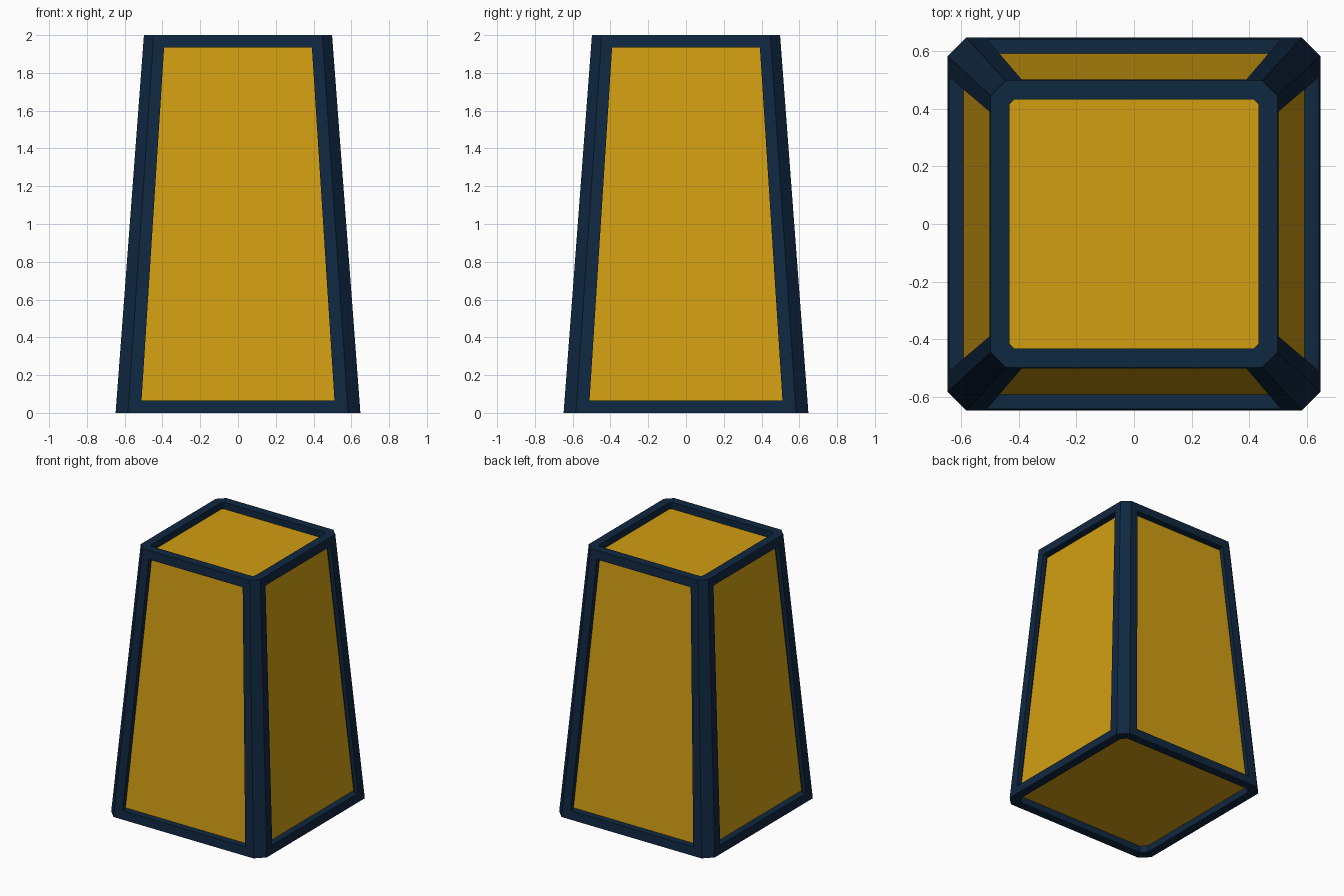
import bpy, bmesh, math
from mathutils import Matrix

if "Cube" in bpy.data.objects:
    bpy.data.objects.remove(bpy.data.objects["Cube"])


def material(name, color):
    m = bpy.data.materials.new(name)
    m.diffuse_color = color
    m.use_nodes = True
    m.node_tree.nodes["Principled BSDF"].inputs["Base Color"].default_value = m.diffuse_color
    return m


gold = material("gold", (0.64, 0.34, 0.006, 1))
navy = material("navy", (0.005, 0.021, 0.053, 1))


def loft(name, low, high, z0, z1, mat, turn=0):
    """Flat-faced solid between two matching outlines, turned about z."""
    bm = bmesh.new()
    a = [bm.verts.new((x, y, z0)) for x, y in low]
    b = [bm.verts.new((x, y, z1)) for x, y in high]
    n = len(a)
    bm.faces.new(a[::-1])
    bm.faces.new(b)
    for i in range(n):
        j = (i + 1) % n
        bm.faces.new((a[i], a[j], b[j], b[i]))
    bmesh.ops.transform(bm, verts=bm.verts,
                        matrix=Matrix.Rotation(turn * math.pi / 2, 4, 'Z'))
    bmesh.ops.recalc_face_normals(bm, faces=bm.faces)
    me = bpy.data.meshes.new(name)
    bm.to_mesh(me)
    bm.free()
    me.materials.append(mat)
    ob = bpy.data.objects.new(name, me)
    bpy.context.collection.objects.link(ob)


def square(h):
    return [(-h, -h), (h, -h), (h, h), (-h, h)]


def post(out, cut, side, inner):
    return [(out, side), (out, cut), (cut, out), (side, out),
            (side, inner), (inner, side)]


def rail(half, out, inner):
    return [(-half, -out), (half, -out), (half, -inner), (-half, -inner)]


W0, W1 = 0.648, 0.498      # outer half widths at floor and top
T = 0.065                  # rail thickness
S = (W0 - W1) / 2          # side slope


def outer(z):
    return W0 - S * z


# recessed panels, as one tapered core
loft("panel_core", square(outer(0.05) - 0.05), square(outer(1.95) - 0.05),
     0.05, 1.95, gold)

for k, side in enumerate(("front", "right", "back", "left")):
    # chamfered corner posts
    loft(f"corner_post_{k + 1}", post(W0, 0.583, 0.515, 0.615),
         post(W1, 0.446, 0.387, 0.462), 0, 2, navy, k)
    # bottom and top rails
    loft(f"{side}_bottom_rail", rail(0.583, W0, W0 - T),
         rail(0.579, outer(T), W0 - T), 0, T, navy, k)
    loft(f"{side}_top_rail", rail(0.45, outer(2 - T), W1 - T),
         rail(0.446, W1, W1 - T), 2 - T, 2, navy, k)
